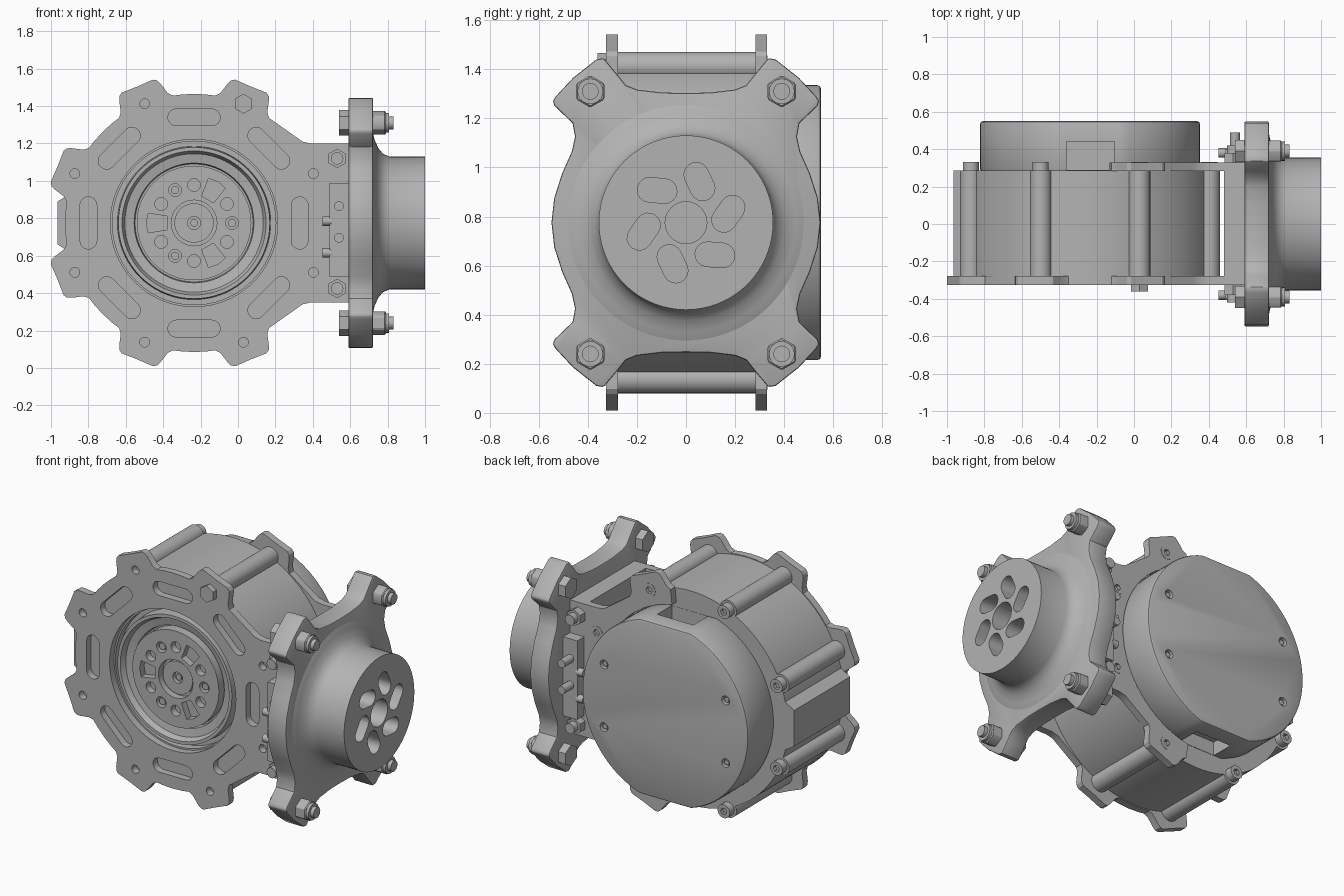
import bpy, bmesh
from math import sin, cos, pi, radians
from mathutils import Vector

if "Cube" in bpy.data.objects:
    bpy.data.objects.remove(bpy.data.objects["Cube"])

MX, MZ = -0.235, 0.775          # motor axis position
BOLT_R = 0.69                   # radius of the bolt circle
STEP = 45

grey = bpy.data.materials.new("machined grey")
grey.use_nodes = True
grey.diffuse_color = (0.45, 0.45, 0.45, 1)
grey.node_tree.nodes["Principled BSDF"].inputs["Base Color"].default_value = grey.diffuse_color


def finish(name, bm):
    bmesh.ops.recalc_face_normals(bm, faces=bm.faces)
    mesh = bpy.data.meshes.new(name)
    bm.to_mesh(mesh)
    bm.free()
    mesh.materials.append(grey)
    ob = bpy.data.objects.new(name, mesh)
    bpy.context.collection.objects.link(ob)
    return ob


def prism(name, loops, a, b, axis="y"):
    """Extrude one or more outlines from a to b along an axis."""
    bm = bmesh.new()
    place = (lambda u, v, t: (u, t, v)) if axis == "y" else (lambda u, v, t: (t, u, v))
    for loop in loops:
        face = bm.faces.new([bm.verts.new(place(u, v, a)) for u, v in loop])
        new = bmesh.ops.extrude_face_region(bm, geom=[face])["geom"]
        shift = Vector(place(0, 0, b - a))
        bmesh.ops.translate(bm, vec=shift, verts=[g for g in new if isinstance(g, bmesh.types.BMVert)])
    return finish(name, bm)


def lathe(name, profile, axis="y", steps=96):
    """Spin (position, radius) points round the motor or the output axis."""
    bm = bmesh.new()
    if axis == "y":
        pts = [(MX + r, t, MZ) for t, r in profile]
        centre, direction = (MX, 0, MZ), (0, 1, 0)
    else:
        pts = [(t, r, MZ) for t, r in profile]
        centre, direction = (0, 0, MZ), (1, 0, 0)
    vs = [bm.verts.new(p) for p in pts]
    es = [bm.edges.new(pair) for pair in zip(vs, vs[1:])]
    bmesh.ops.spin(bm, geom=vs + es, cent=centre, axis=direction, angle=2 * pi, steps=steps)
    bmesh.ops.remove_doubles(bm, verts=bm.verts, dist=0.0001)
    return finish(name, bm)


def apply(ob, kind, **settings):
    mod = ob.modifiers.new(kind, kind)
    for key, value in settings.items():
        setattr(mod, key, value)
    bpy.context.view_layer.objects.active = ob
    bpy.ops.object.modifier_apply(modifier=mod.name)


def cut(ob, cutter):
    apply(ob, "BOOLEAN", operation="DIFFERENCE", solver="EXACT", object=cutter)
    bpy.data.objects.remove(cutter)


def bevel(ob, width, segments=2):
    apply(ob, "BEVEL", width=width, segments=segments, limit_method="ANGLE", angle_limit=radians(50))


def polar(r, deg, c=(MX, MZ)):
    return (c[0] + r * cos(radians(deg)), c[1] + r * sin(radians(deg)))


def ring(c, r, n=24, turn=0):
    return [polar(r, turn + 360 * i / n, c) for i in range(n)]


def slot(p, q, r, n=8):
    """Rounded slot outline between two points."""
    d = Vector(q) - Vector(p)
    base = math_angle(d)
    return ([polar(r, base - 90 + 180 * i / n, q) for i in range(n + 1)]
            + [polar(r, base + 90 + 180 * i / n, p) for i in range(n + 1)])


def math_angle(d):
    return Vector((1, 0)).angle_signed(d) * -180 / pi


def ear(angle):
    half = [(13, 0.69), (11, 0.71), (9, 0.765), (8, 0.787), (6.5, 0.797)]
    return ([polar(r, angle - d) for d, r in half] + [polar(0.79, angle)]
            + [polar(r, angle + d) for d, r in reversed(half)])


bolt_angles = [22.5 + STEP * i for i in range(8)]
bolts = [polar(BOLT_R, a) for a in bolt_angles]
arm_top = [(0.59, 1.2), (0.39, 1.2), (0.345, 1.21), (0.31, 1.235)]
arm_bottom = [(x, 2 * MZ - z) for x, z in reversed(arm_top)]

# Front mounting plate with six ears and an arm towards the output
outline = list(arm_top)
for a in bolt_angles[1:7]:
    outline += ear(a)
    if a < 290:
        outline += [polar(0.69, a + d) for d in (17, 22.5, 28)]
plate = prism("front_plate", [outline + arm_bottom], -0.325, -0.278)
holes = [ring(p, 0.026, 16) for p in bolts] + [ring((MX, MZ), 0.447, 96)]
for i in range(8):
    mid = Vector(polar(0.565, STEP * i))
    along = Vector(polar(0.095, STEP * i + 90, (0, 0)))
    holes.append(slot(mid - along, mid + along, 0.045))
cut(plate, prism("plate_cutter", holes, -0.4, -0.2))

# Back bracket plate: two ears, wrapped round the cover
inner = [polar(0.595, a) for a in range(80, -81, -5)]
outer = arm_bottom[::-1] + ear(292.5)[::-1]
bracket = prism("back_bracket", [inner + ear(292.5) + arm_bottom + arm_top + ear(67.5)], 0.283, 0.33)
cut(bracket, prism("bracket_cutter", [ring(p, 0.026, 16) for p in bolts if p[0] > MX], 0.2, 0.4))

# Motor housing with recessed rotor well
lathe("motor_housing", [(0.285, 0), (0.285, 0.685), (-0.28, 0.685), (-0.28, 0.437), (-0.23, 0.437),
                        (-0.23, 0.41), (-0.305, 0.405), (-0.305, 0.385), (-0.27, 0.37), (-0.26, 0.32),
                        (-0.23, 0.315), (-0.23, 0)])
prism("housing_ribs", [ring(p, 0.058) for p in bolts], -0.28, 0.285)
prism("cable_boss", [[(-0.9, 0.62), (-0.965, 0.66), (-0.965, 0.89), (-0.9, 0.93)]], -0.28, 0.285)

# Rotor hub with bolt holes, three pockets and a centre pin
hub = prism("rotor_hub", [ring((MX, MZ), 0.306, 72)], -0.295, -0.22)
wells = [ring((MX, MZ), 0.122, 40)]
for a in range(0, 360, 30):
    if a % 120 == 60:
        wells.append([polar(r, a + d) for r, d in ((0.15, -14), (0.25, -12), (0.255, 0), (0.25, 12), (0.15, 14))])
    else:
        wells.append(ring(polar(0.203, a), 0.034, 20))
cut(hub, prism("hub_cutter", wells, -0.4, -0.25))
pin = prism("centre_pin", [ring((MX, MZ), 0.105, 40)], -0.275, -0.22)
cut(pin, prism("pin_cutter", [ring((MX, MZ), 0.035, 20)], -0.4, -0.24))
prism("centre_screw", [ring((MX, MZ), 0.02, 12)], -0.265, -0.23)
screws = prism("hub_screws", [ring(polar(0.203, a), 0.022, 12) for a in (0, 120, 240)], -0.285, -0.24)

# Back cover with flats, cable notches and screw wells
disc = [(x, max(MZ - 0.56, min(MZ + 0.56, z))) for x, z in ring((MX, MZ), 0.588, 120)]
cover = prism("back_cover", [disc], 0.28, 0.55)
bevel(cover, 0.015)
notches = [[(-0.36, MZ + s * 0.47), (-0.105, MZ + s * 0.47), (-0.105, MZ + s * 0.7), (-0.36, MZ + s * 0.7)]
           for s in (-1, 1)]
cut(cover, prism("notch_cutter", notches, 0.29, 0.44))
corners = [polar(0.475, a) for a in (25, 155, 205, 335)]
cut(cover, prism("screw_cutter", [ring(p, 0.028, 16) for p in corners], 0.52, 0.6))
prism("cover_screws", [ring(p, 0.018, 6) for p in corners], 0.5, 0.54)

# Screws round the housing rim
rim = prism("rim_screws", [ring(p, 0.043, 20) for p in bolts], 0.28, 0.332)
cut(rim, prism("rim_cutter", [ring(p, 0.022, 6) for p in bolts], 0.31, 0.4))
prism("front_hex_bolt", [ring(bolts[1], 0.053, 6, 30)], -0.36, -0.3)

# Arm block joining the plates, with clamp bars and their screws
prism("arm_block", [[(0.48, 0.355), (0.592, 0.355), (0.592, 1.2), (0.48, 1.2)]], -0.3, 0.3)
for side, label in ((-1, "front"), (1, "back")):
    prism(label + "_clamp_bar", [[(0.49, 0.485), (0.592, 0.485), (0.592, 0.99), (0.49, 0.99)]],
          side * 0.32, side * 0.4)
    prism(label + "_clamp_screws", [ring((0.54, z), 0.026, 16) for z in (0.695, 0.865)],
          side * 0.38, side * (0.415 if side < 0 else 0.49))
    prism(label + "_arm_nuts", [ring((0.53, z), 0.052, 6, 30) for z in (0.425, 1.12)],
          side * 0.32, side * 0.38)
    prism(label + "_arm_studs", [ring((0.53, z), 0.033, 20) for z in (0.425, 1.12)],
          side * 0.37, side * 0.42)
    prism(label + "_side_screws", [ring((side * 0.38, z), 0.025, 16) for z in (0.615, 0.785)],
          0.452, 0.5, "x")

# Output flange with four horns
quarter = [(0.548, 0), (0.537, 0.1), (0.505, 0.2), (0.465, 0.29), (0.452, 0.35), (0.462, 0.405),
           (0.535, 0.475), (0.543, 0.495), (0.53, 0.515), (0.46, 0.59), (0.365, 0.665), (0.335, 0.67),
           (0.285, 0.61), (0.245, 0.56), (0.2, 0.542), (0.1, 0.53), (0, 0.528)]
half = quarter + [(-y, z) for y, z in quarter[-2::-1]]
full = half + [(y, -z) for y, z in half[-2:0:-1]]
flange = prism("output_flange", [[(y, MZ + z) for y, z in full]], 0.59, 0.722, "x")
bevel(flange, 0.008)

# Output boss with centre bore and six hooked slots
boss = lathe("output_boss", [(0.71, 0), (0.71, 0.5), (0.722, 0.48), (0.73, 0.445), (0.75, 0.4),
                             (0.775, 0.37), (0.81, 0.355), (1.0, 0.355), (1.0, 0)], "x")
axis_yz = (0, MZ)
bores = [ring(axis_yz, 0.085, 32)]
for i in range(6):
    a = 18 + 60 * i
    bores.append(slot(polar(0.2, a, axis_yz), polar(0.155, a - 14, axis_yz), 0.05))
cut(boss, prism("boss_cutter", bores, 0.85, 1.1, "x"))

# Flange bolts: head, nut and stud at each horn
horns = [(sy * 0.39, MZ + sz * 0.535) for sy in (-1, 1) for sz in (-1, 1)]
prism("flange_bolt_heads", [ring(p, 0.068, 6, 30) for p in horns], 0.54, 0.6, "x")
nuts = prism("flange_nuts", [ring(p, 0.066, 6, 30) for p in horns], 0.715, 0.79, "x")
bevel(nuts, 0.006, 1)
prism("flange_nut_collars", [ring(p, 0.052, 24) for p in horns], 0.78, 0.808, "x")
prism("flange_studs", [ring(p, 0.034, 20) for p in horns], 0.79, 0.832, "x")

# Smooth curved walls, keep edges sharp
bpy.ops.object.select_all(action="DESELECT")
for ob in bpy.context.scene.objects:
    if ob.type == "MESH":
        ob.select_set(True)
        bpy.context.view_layer.objects.active = ob
bpy.ops.object.shade_smooth_by_angle(angle=radians(30))
